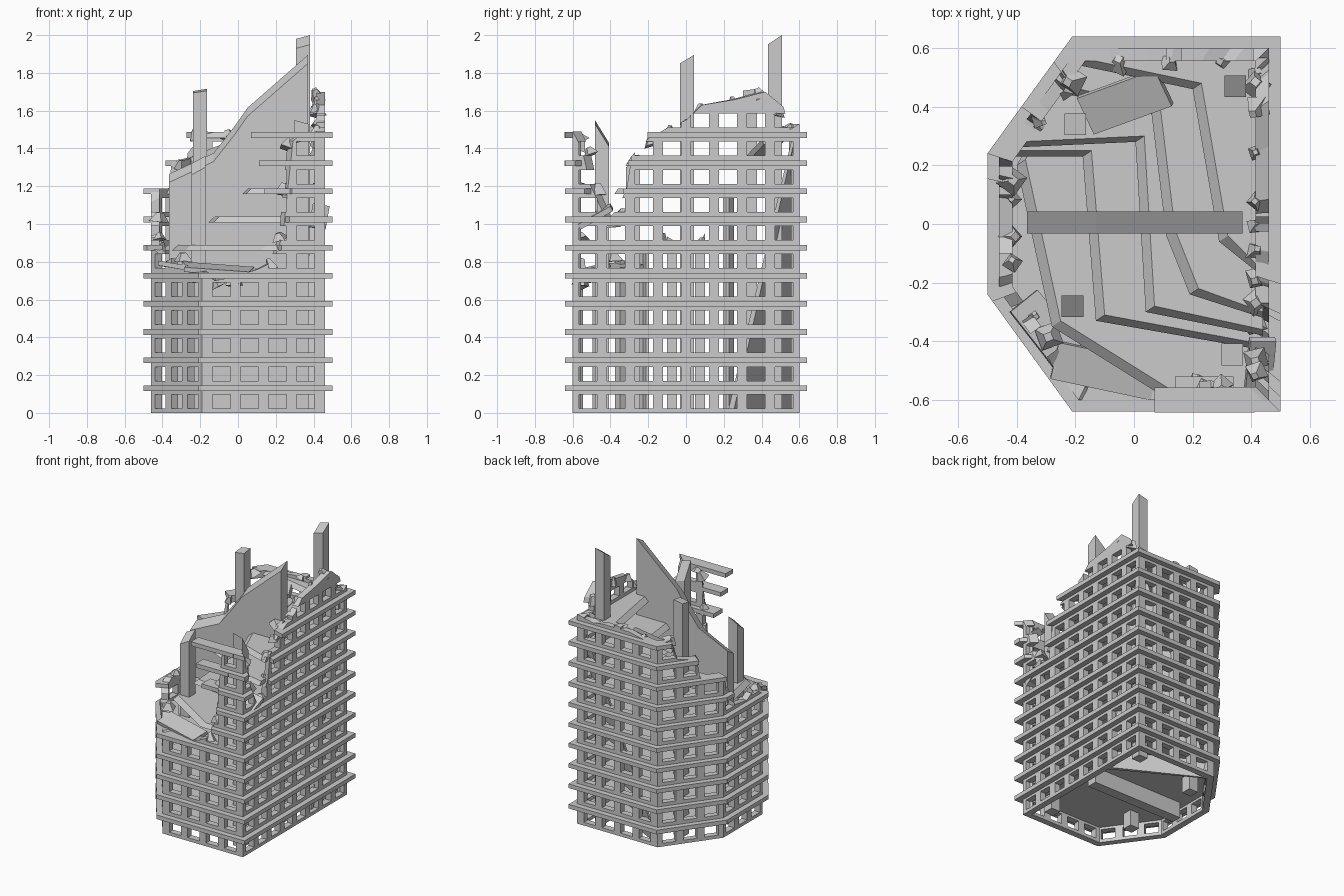
import bpy, bmesh, math, random
from mathutils import Vector, Matrix

if "Cube" in bpy.data.objects:
    bpy.data.objects.remove(bpy.data.objects["Cube"])
random.seed(4)

def make(name, bm):
    bmesh.ops.recalc_face_normals(bm, faces=bm.faces)
    me = bpy.data.meshes.new(name)
    bm.to_mesh(me)
    bm.free()
    ob = bpy.data.objects.new(name, me)
    bpy.context.collection.objects.link(ob)
    return ob

def loft(bm, a, b):
    """Closed solid between two matching loops of 3D points."""
    va, vb = [bm.verts.new(p) for p in a], [bm.verts.new(p) for p in b]
    bm.faces.new(va[::-1])
    bm.faces.new(vb)
    for i in range(len(va)):
        j = (i + 1) % len(va)
        bm.faces.new((va[i], va[j], vb[j], vb[i]))

def solid(name, a, b):
    bm = bmesh.new()
    loft(bm, a, b)
    return make(name, bm)

def inset(poly, d):
    out = []
    n = len(poly)
    for i in range(n):
        p0, p, p1 = (Vector(poly[k % n]) for k in (i - 1, i, i + 1))
        e0, e1 = (p - p0).normalized(), (p1 - p).normalized()
        n0, n1 = Vector((-e0.y, e0.x)), Vector((-e1.y, e1.x))
        out.append(p + (n0 + n1) * d / (1 + n0.dot(n1)))
    return out

def at(poly, i, t, z):
    p = poly[i].lerp(poly[(i + 1) % len(poly)], t)
    return Vector((p.x, p.y, z))

def height(prof, t):
    for (t0, z0), (t1, z1) in zip(prof, prof[1:]):
        if t <= t1:
            return z0 + (z1 - z0) * (t - t0) / (t1 - t0)
    return prof[-1][1]

# Footprints: ledge edge, wall face, wall inside
OUT = inset([(-.21, -.64), (.5, -.64), (.5, .64), (-.21, .64), (-.5, .24), (-.5, -.24)], 0)
WALL, INN = inset(OUT, .04), inset(OUT, .085)
LEVELS = [.13 + .149 * k for k in range(10)]

# Broken top line of each side: (fraction along side, height), and window count
SIDES = {
    "front": (4, [(0, .75), (.1, .7), (.25, .72), (.45, .76), (.58, .8), (.66, .95), (.7, 1.2),
                  (.74, 1.44), (.8, 1.47), (1, 1.49)]),
    "right": (8, [(0, 1.49), (.04, 1.4), (.08, 1.2), (.15, 1.02), (.2, 1.08), (.24, 1.2), (.26, 1.36),
                  (.33, 1.45), (.42, 1.51), (.5, 1.55), (.57, 1.63), (.72, 1.66), (.85, 1.7),
                  (.93, 1.62), (.96, 1.5), (1, 1.53)]),
    "back": (4, [(0, 1.53), (.2, 1.5), (.5, 1.53), (.8, 1.49), (1, 1.47)]),
    "back_left": (3, [(0, 1.47), (.2, 1.5), (.3, 1.35), (.6, 1.33), (.65, 1.19), (1, 1.17)]),
    "left": (3, [(0, 1.17), (.15, 1.05), (.3, .92), (.6, .9), (.8, .95), (1, .88)]),
    "front_left": (3, [(0, .88), (.3, .8), (.5, .84), (.8, .74), (1, .75)]),
}

ledges = bmesh.new()
for i, (name, (count, prof)) in enumerate(SIDES.items()):
    # Wall panel following the broken line
    line = [(0, 0), (1, 0)] + prof[::-1]
    wall = solid(name + "_wall", [at(WALL, i, t, z) for t, z in line],
                 [at(INN, i, t, z) for t, z in line])
    # Window cutters
    a, b = WALL[i], WALL[(i + 1) % 6]
    d = (b - a).normalized()
    nrm = Vector((-d.y, d.x))
    cut = bmesh.new()
    for k in range(count):
        mid = (a + b) / 2 + d * (k - (count - 1) / 2) * .148
        for z in [-.016] + LEVELS:
            quad = [(-.048, .04), (.048, .04), (.048, .114), (-.048, .114)]
            loops = [[(mid + d * u + nrm * s).to_3d() + Vector((0, 0, z + v)) for u, v in quad]
                     for s in (-.05, .09)]
            loft(cut, *loops)
    cutter = make(name + "_window_cutter", cut)
    mod = wall.modifiers.new("windows", 'BOOLEAN')
    mod.operation, mod.solver, mod.object = 'DIFFERENCE', 'EXACT', cutter
    bpy.context.view_layer.objects.active = wall
    bpy.ops.object.modifier_apply(modifier=mod.name)
    bpy.data.objects.remove(cutter)
    # Upper ledges only where the wall still stands
    for z in LEVELS[5:]:
        start = None
        for s in range(52):
            t = s / 50
            up = s <= 50 and height(prof, t) > z - .015
            if up and start is None:
                start = t
            if not up and start is not None:
                e = min(t - .02, 1)
                if e > start:
                    loops = [[at(OUT, i, start, h), at(OUT, i, e, h), at(INN, i, e, h),
                              at(INN, i, start, h)] for h in (z - .015, z + .015)]
                    loft(ledges, *loops)
                start = None
make("upper_ledges", ledges)

# Complete lower floors
for z in LEVELS[:5]:
    solid("floor", [p.to_3d() + Vector((0, 0, z - .015)) for p in OUT],
          [p.to_3d() + Vector((0, 0, z + .015)) for p in OUT])

# Broken upper floors, edge sloping out downward; each stops short of the one below
BROKEN = [
    [(-.37, .22), (-.25, -.33), (.15, -.58), (.44, -.58)],
    [(-.42, .25), (-.145, .25), (-.1, -.31), (.44, -.41)],
    [(-.4, .28), (.035, .3), (.07, -.28), (.44, -.36)],
    [(-.27, .48), (.09, .395), (.14, -.02), (.22, -.22), (.44, -.3)],
    [(-.2, .57), (.23, .48), (.32, -.04), (.44, -.16)],
]
for z, edge in zip(LEVELS[5:], BROKEN):
    rest = [(.44, .58), (-.19, .58)]
    low = [(x - (.03 if x < .4 else 0), y - .02, z - .015) for x, y in edge]
    solid("broken_floor", low + [(x, y, z - .015) for x, y in rest],
          [(x, y, z + .015) for x, y in edge + rest])

# Central shear wall
core = [(-.365, 0), (.37, 0), (.37, 1.88), (.05, 1.6), (-.02, 1.5), (-.13, 1.36), (-.365, 1.25)]
solid("core_wall", [(x, -.033, z - (.03 if z else 0)) for x, z in core],
      [(x, .042, z + (.015 if z else 0)) for x, z in core])

# Columns with sheared tops: x, y, top z, slope along x, slope along y
for x, y, z, sx, sy in [(.345, .47, 1.965, .01, .025), (-.2, .34, 1.705, .006, .005),
                        (-.21, -.28, 1.31, .02, .03), (.335, -.445, 1.48, -.01, -.06)]:
    c = [(-1, -1), (1, -1), (1, 1), (-1, 1)]
    solid("column", [(x + u * .037, y + v * .037, 0) for u, v in c],
          [(x + u * .037, y + v * .037, z + u * sx + v * sy) for u, v in c])

# Leaning sheet inside the back corner
solid("leaning_sheet", [(.43, .22, 0), (.43, .56, 1.45), (-.18, .56, 0)],
      [(.43, .25, 0), (.43, .575, 1.45), (-.18, .575, 0)])

# Fallen slab pieces: centre, size, rotation
def slab(name, c, size, rot):
    bm = bmesh.new()
    bmesh.ops.create_cube(bm, size=1)
    ob = make(name, bm)
    ob.location, ob.scale, ob.rotation_euler = c, size, [math.radians(a) for a in rot]

slab("fallen_slab", (-.03, .42, 1.4), (.3, .14, .03), (15, -20, 20))
slab("fallen_slab", (-.1, -.5, .76), (.35, .13, .025), (12, 4, -12))
slab("fallen_slab", (-.3, -.36, .77), (.25, .12, .025), (-10, 6, -52))
slab("front_ledge_remnant", (.24, -.6, LEVELS[9]), (.34, .085, .03), (0, 0, 0))
slab("front_ledge_remnant", (.24, -.6, LEVELS[8]), (.26, .085, .03), (0, 0, 0))
slab("front_ledge_remnant", (.24, -.57, LEVELS[7]), (.2, .1, .03), (0, 0, 0))
slab("right_ledge_remnant", (.43, -.48, 1.04), (.09, .2, .03), (30, 10, 0))

# Angular rubble along the broken tops
bm = bmesh.new()
for i, (count, prof) in enumerate(SIDES.values()):
    for t, z in prof[1:-1]:
        m = (Matrix.Translation(at(INN, i, t, z - .015))
             @ Matrix.Rotation(random.uniform(0, 6.3), 4, 'Z')
             @ Matrix.Rotation(random.uniform(-.6, .6), 4, 'X'))
        w = random.uniform(.03, .055)
        bmesh.ops.create_cone(bm, cap_ends=True, segments=4, radius1=w, radius2=w * .35,
                              depth=random.uniform(.03, .07), matrix=m)
make("rubble", bm)
